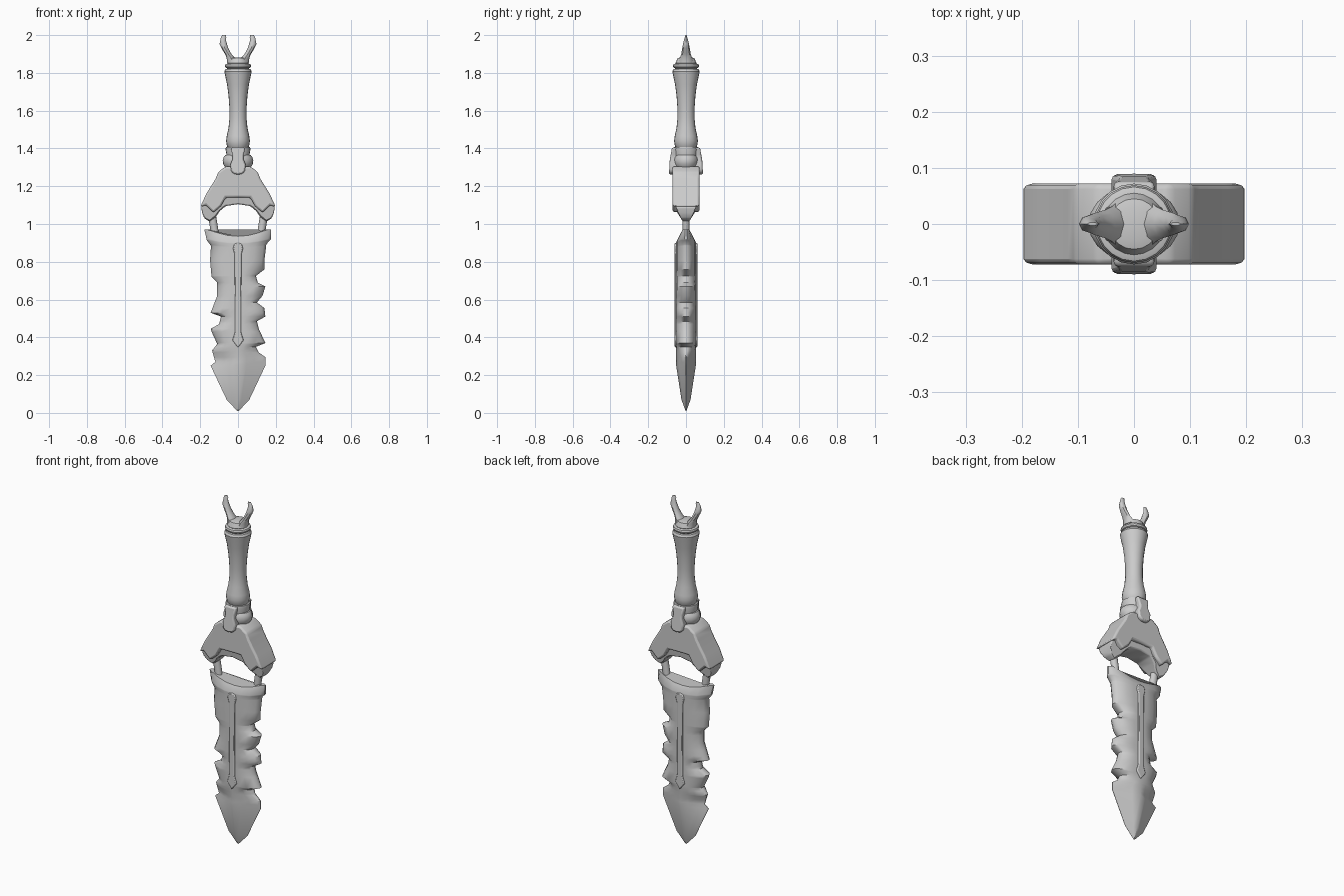
import bpy, bmesh, math

if "Cube" in bpy.data.objects:
    bpy.data.objects.remove(bpy.data.objects["Cube"])


def finish(name, bm, angle=35, bevel=0):
    bmesh.ops.remove_doubles(bm, verts=bm.verts, dist=1e-5)
    bmesh.ops.recalc_face_normals(bm, faces=bm.faces)
    me = bpy.data.meshes.new(name)
    bm.to_mesh(me)
    bm.free()
    ob = bpy.data.objects.new(name, me)
    bpy.context.collection.objects.link(ob)
    if bevel:
        m = ob.modifiers.new("bevel", 'BEVEL')
        m.width, m.segments, m.limit_method = bevel, 2, 'ANGLE'
    bpy.ops.object.select_all(action='DESELECT')
    ob.select_set(True)
    bpy.context.view_layer.objects.active = ob
    bpy.ops.object.shade_smooth_by_angle(angle=math.radians(angle))
    return ob


def loft(name, rings, angle=35):
    bm = bmesh.new()
    rows = [[bm.verts.new(p) for p in r] for r in rings]
    n = len(rows[0])
    for a, b in zip(rows, rows[1:]):
        for i in range(n):
            j = (i + 1) % n
            bm.faces.new((a[i], a[j], b[j], b[i]))
    bm.faces.new(rows[0])
    bm.faces.new(rows[-1])
    return finish(name, bm, angle)


def lathe(name, profile, sy=1.0, n=20):
    return loft(name, [[(r * math.cos(2 * math.pi * i / n), sy * r * math.sin(2 * math.pi * i / n), z)
                        for i in range(n)] for r, z in profile])


def prism(name, outline, y0, y1, bevel=0):
    # y0, y1 are functions of (x, z)
    bm = bmesh.new()
    f = [bm.verts.new((x, y0(x, z), z)) for x, z in outline]
    b = [bm.verts.new((x, y1(x, z), z)) for x, z in outline]
    bm.faces.new(f)
    bm.faces.new(b)
    for i in range(len(f)):
        j = (i + 1) % len(f)
        bm.faces.new((f[i], f[j], b[j], b[i]))
    return finish(name, bm, 40, bevel)


def sym(pts):
    return pts + [(-x, z) for x, z in reversed(pts) if x > 1e-6]


def interp(tab, z):
    if z <= tab[0][0]:
        return tab[0][1]
    for (a, u), (b, v) in zip(tab, tab[1:]):
        if z <= b:
            return u + (v - u) * (z - a) / (b - a)
    return tab[-1][1]


# Blade with ragged edges: (height, half width) for each side
left = [(.01, .004), (.07, .06), (.25, .145), (.27, .12), (.33, .137), (.365, .11), (.43, .14),
        (.445, .145), (.47, .10), (.51, .09), (.53, .145), (.62, .11), (.69, .11), (.72, .14),
        (.81, .148), (.875, .143), (.895, .165), (.935, .178)]
right = [(.01, .004), (.07, .06), (.25, .145), (.295, .145), (.32, .11), (.35, .095), (.37, .145),
         (.445, .11), (.485, .10), (.51, .145), (.555, .14), (.585, .10), (.62, .13), (.67, .145),
         (.69, .105), (.725, .095), (.76, .14), (.81, .14), (.88, .15), (.90, .175), (.935, .175)]
thick = [(.01, .002), (.07, .024), (.2, .052), (.9, .053), (.935, .032)]
section = [(-1, .14), (-.9, .5), (-.6, .88), (-.3, 1), (0, 1), (.3, 1), (.6, .88), (.9, .5), (1, .14)]
rings = []
for z in sorted({p[0] for p in left + right}):
    l, r, t = interp(left, z), interp(right, z), interp(thick, z)
    k = min(1, max(0, (z - .28) / .08))     # diamond section at the tip
    front, back = [], []
    for s, h in section:
        x = s * (r if s > 0 else l)
        y = t * (k * h + (1 - k) * (1 - .97 * abs(s)))
        zz = z + max(0, z - .85) / .085 * .035 * min(1, (x / .15) ** 2)
        front.append((x, -y, zz))
        back.append((x, y, zz))
    rings.append(front + back[::-1])
loft("blade", rings, 40)

# Raised arrow strips on both blade faces
strip = sym([(0, .345), (.03, .385), (.021, .41), (.016, .43), (.018, .84), (.027, .87), (.02, .895), (0, .9)])
for side, tag in ((-1, "front"), (1, "back")):
    prism("blade_strip_" + tag, strip, lambda x, z: side * .06, lambda x, z: side * .03, .005)

# Rods joining blade and guard
for s, tag in ((-1, "left"), (1, "right")):
    loft("guard_rod_" + tag, [[(s * x + .021 * math.cos(a * math.pi / 6), .019 * math.sin(a * math.pi / 6), z)
                               for a in range(12)] for x, z in ((.117, .92), (.14, 1.06))])

# Arched guard and its inner lip
guard = sym([(0, 1.305), (.065, 1.305), (.105, 1.275), (.118, 1.24), (.168, 1.16), (.2, 1.09), (.17, 1.1),
             (.13, 1.06), (.09, 1.095), (.065, 1.14), (0, 1.14)])
prism("guard", guard, lambda x, z: -.072, lambda x, z: .072, .01)
lip = sym([(0, 1.16), (.07, 1.16), (.13, 1.14), (.195, 1.09), (.19, 1.06), (.178, 1.03), (.15, 1.012),
           (.115, 1.04), (.095, 1.07), (.065, 1.095), (0, 1.105)])
lip_y = lambda x, z: interp([(1.01, .015), (1.06, .046), (1.09, .055)], z)
prism("guard_lip", lip, lambda x, z: -lip_y(x, z), lip_y, .007)

# Collar, ring and straps
lathe("collar", [(.06, 1.28), (.066, 1.30), (.058, 1.33), (.06, 1.36), (.066, 1.395), (.064, 1.407), (.05, 1.41)])
lathe("collar_ring", [(.055, 1.30), (.07, 1.303), (.079, 1.318), (.081, 1.335), (.077, 1.352), (.068, 1.364),
                      (.055, 1.366)], .82)
tab = sym([(0, 1.262), (.022, 1.265), (.037, 1.28), (.04, 1.315), (.028, 1.345), (.03, 1.365), (.038, 1.405),
           (0, 1.405)])
strap_y = lambda x, z: interp([(1.26, .09), (1.33, .087), (1.405, .074)], z)
for side, tag in ((-1, "front"), (1, "back")):
    prism("collar_strap_" + tag, tab, lambda x, z: side * strap_y(x, z), lambda x, z: side * .04, .008)

# Grip and pommel ring
lathe("grip", [(.05, 1.40), (.058, 1.41), (.063, 1.44), (.06, 1.465), (.05, 1.51), (.045, 1.56), (.045, 1.61),
               (.05, 1.68), (.058, 1.74), (.069, 1.79), (.072, 1.808), (.066, 1.82), (.055, 1.823)])
lathe("pommel_ring", [(.054, 1.815), (.057, 1.824), (.066, 1.828), (.069, 1.837), (.066, 1.846), (.055, 1.85)])
lathe("pommel_cup", [(.052, 1.845), (.055, 1.852), (.049, 1.868), (.045, 1.878), (.03, 1.882)])

# Forked pommel prongs: centre x, height, half width, half depth
path = [(.03, 1.855, .028, .04), (.038, 1.88, .022, .032), (.052, 1.9, .017, .025), (.069, 1.93, .018, .02),
        (.078, 1.952, .02, .016), (.079, 1.972, .015, .011), (.076, 1.99, .014, .006), (.074, 2.0, .009, .003)]
for s, tag in ((-1, "left"), (1, "right")):
    loft("pommel_prong_" + tag, [[(s * x + w * math.cos(a * math.pi / 4), d * math.sin(a * math.pi / 4), z)
                                  for a in range(8)] for x, z, w, d in path], 45)
